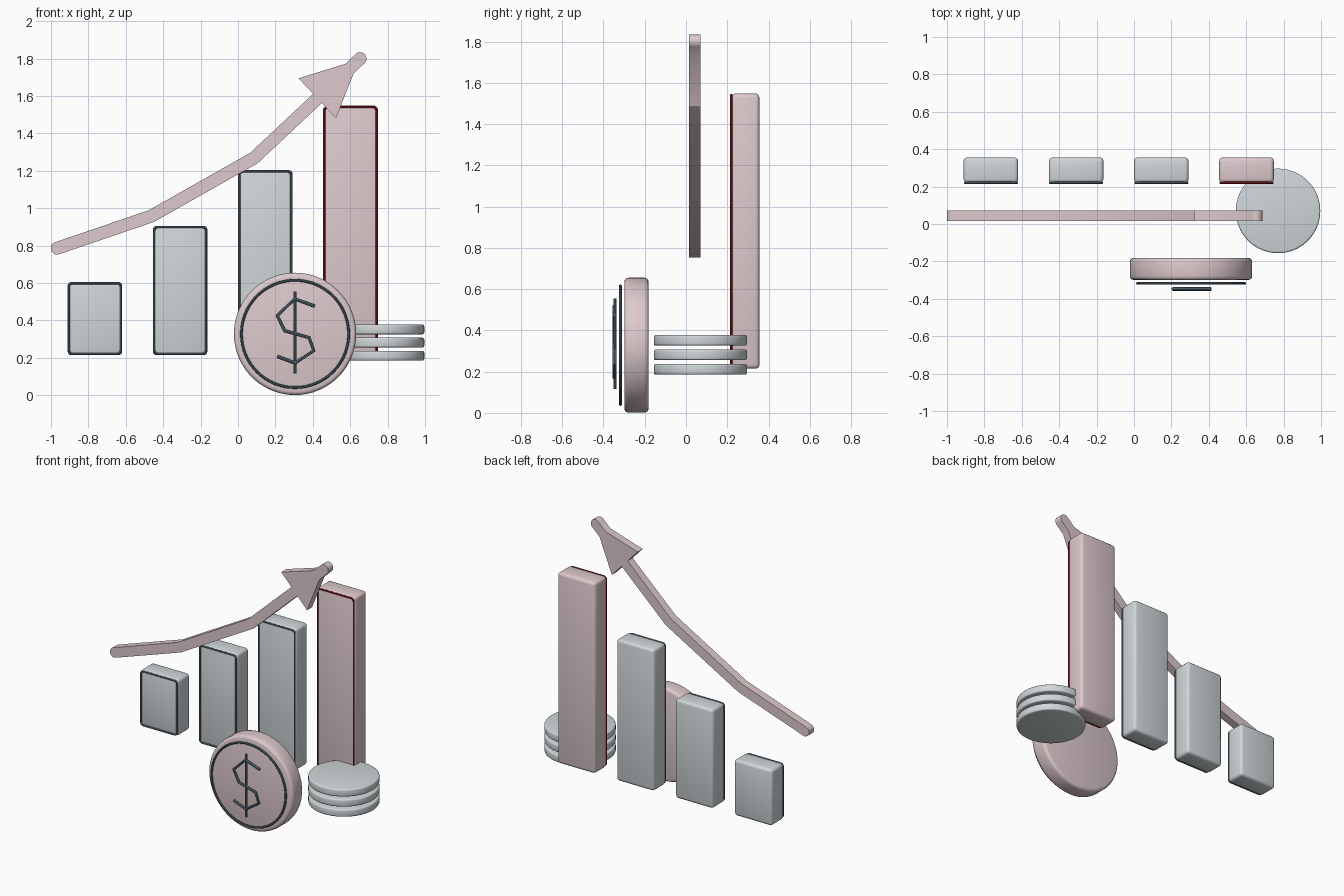
import bpy, bmesh, math
from mathutils import Vector

if "Cube" in bpy.data.objects:
    bpy.data.objects.remove(bpy.data.objects["Cube"])


def material(name, rgb):
    m = bpy.data.materials.new(name)
    m.diffuse_color = (*rgb, 1)
    m.use_nodes = True
    m.node_tree.nodes["Principled BSDF"].inputs["Base Color"].default_value = m.diffuse_color
    return m


PINK = material("pink", (0.73, 0.59, 0.61))
PALE = material("pale_grey", (0.63, 0.68, 0.70))
SLATE = material("slate", (0.12, 0.18, 0.23))
RED = material("dark_red", (0.30, 0.01, 0.02))


def finish(ob, name, mat, bevel=0, segments=3):
    ob.name = name
    ob.data.materials.append(mat)
    if bevel:
        b = ob.modifiers.new("rounded_edges", "BEVEL")
        b.width, b.segments = bevel, segments
        b.limit_method, b.angle_limit = "ANGLE", math.radians(40)
        bpy.ops.object.modifier_apply(modifier=b.name)
    bpy.ops.object.shade_smooth_by_angle(angle=math.radians(35))
    return ob


def select(ob):
    bpy.ops.object.select_all(action="DESELECT")
    bpy.context.view_layer.objects.active = ob
    ob.select_set(True)


def tube(name, pts, y, radius, mat, cyclic=False):
    """Round wire through (x, z) points in the plane of the given y."""
    cu = bpy.data.curves.new(name, "CURVE")
    cu.dimensions = "3D"
    cu.bevel_depth, cu.bevel_resolution, cu.use_fill_caps = radius, 2, True
    sp = cu.splines.new("POLY")
    sp.points.add(len(pts) - 1)
    for p, (x, z) in zip(sp.points, pts):
        p.co = (x, y, z, 1)
    sp.use_cyclic_u = cyclic
    ob = bpy.data.objects.new(name, cu)
    bpy.context.collection.objects.link(ob)
    select(ob)
    bpy.ops.object.convert(target="MESH")
    return finish(bpy.context.object, name, mat)


def arc(cx, cz, r, a0, a1, n):
    return [(cx + r * math.cos(a0 + (a1 - a0) * i / n),
             cz + r * math.sin(a0 + (a1 - a0) * i / n)) for i in range(n + 1)]


def disc(name, loc, radius, depth, bevel, mat, rot=(0, 0, 0)):
    bpy.ops.mesh.primitive_cylinder_add(vertices=64, radius=radius, depth=depth,
                                        location=loc, rotation=rot)
    return finish(bpy.context.object, name, mat, bevel)


# Chart bars, each with a thin wire outline on its front face
BASE, HALF = 0.214, 0.146
for i, top in enumerate((0.606, 0.906, 1.203, 1.548)):
    cx = -0.765 + 0.4555 * i
    last = i == 3
    bpy.ops.mesh.primitive_cube_add(size=1, location=(cx, 0.288, (BASE + top) / 2))
    bar = bpy.context.object
    bar.scale = (2 * HALF, 0.136, top - BASE)
    bpy.ops.object.transform_apply(location=False, rotation=False, scale=True)
    finish(bar, f"bar_{i + 1}", PINK if last else PALE, 0.02)
    r, inset = 0.02, 0.027
    x0, x1, z0, z1 = cx - HALF + inset, cx + HALF - inset, BASE + inset, top - inset
    q = math.pi / 2
    loop = (arc(x1, z1, r, 0, q, 5) + arc(x0, z1, r, q, 2 * q, 5)
            + arc(x0, z0, r, 2 * q, 3 * q, 5) + arc(x1, z0, r, 3 * q, 4 * q, 5))
    tube(f"bar_outline_{i + 1}", loop, 0.220, 0.006, RED if last else SLATE, True)

# Rising arrow: one mitred outline with round ends and barbed head, extruded
path = [Vector(p) for p in ((-0.967, 0.786), (-0.465, 0.957), (0.085, 1.268), (0.653, 1.800))]
W = 0.034
dirs = [(b - a).normalized() for a, b in zip(path, path[1:])]
norms = [Vector((-d.y, d.x)) for d in dirs]
miters = []
for a, b in zip(norms, norms[1:]):
    m = (a + b).normalized()
    miters.append(m * (W / m.dot(a)))
d, n = dirs[-1], norms[-1]


def head(s, side):
    return path[2] + d * s + n * side


a_start = math.atan2(norms[0].y, norms[0].x)
a_end = math.atan2(n.y, n.x)
outline = arc(*path[0], W, a_start, a_start + math.pi, 10)
outline += [path[1] - miters[0], path[2] - miters[1]]
outline += [head(0.466, -W), head(0.466, -0.144), head(0.70, -W)]
outline += arc(*path[3], W, a_end - math.pi, a_end, 10)
outline += [head(0.70, W), head(0.466, 0.148), head(0.466, W)]
outline += [path[2] + miters[1], path[1] + miters[0]]
bm = bmesh.new()
face = bm.faces.new([bm.verts.new((p[0], 0.015, p[1])) for p in outline])
ext = bmesh.ops.extrude_face_region(bm, geom=[face])
bmesh.ops.translate(bm, vec=(0, 0.056, 0),
                    verts=[g for g in ext["geom"] if isinstance(g, bmesh.types.BMVert)])
bmesh.ops.recalc_face_normals(bm, faces=bm.faces)
bmesh.ops.triangulate(bm, faces=[f for f in bm.faces if len(f.verts) > 4])
mesh = bpy.data.meshes.new("growth_arrow")
bm.to_mesh(mesh)
bm.free()
arrow = bpy.data.objects.new("growth_arrow", mesh)
bpy.context.collection.objects.link(arrow)
select(arrow)
finish(arrow, "growth_arrow", PINK)

# Large upright coin with a raised ring and bent-wire currency emblem
CX, CZ = 0.305, 0.328
disc("large_coin", (CX, -0.24, CZ), 0.327, 0.118, 0.02, PINK, (math.pi / 2, 0, 0))
bpy.ops.mesh.primitive_torus_add(major_radius=0.287, minor_radius=0.007, major_segments=64,
                                 minor_segments=10, location=(CX, -0.318, CZ),
                                 rotation=(math.pi / 2, 0, 0))
finish(bpy.context.object, "coin_ring", SLATE)
emblem = [(0.412, 0.476), (0.302, 0.515), (0.210, 0.425), (0.250, 0.345),
          (0.380, 0.308), (0.405, 0.238), (0.305, 0.172), (0.210, 0.208)]
tube("coin_emblem", emblem, -0.347, 0.010, SLATE)
tube("coin_emblem_bar", [(CX, 0.115), (CX, 0.555)], -0.345, 0.007, SLATE)

# Stack of three small coins
for i in range(3):
    disc(f"stacked_coin_{i + 1}", (0.77, 0.07, 0.211 + 0.0705 * i), 0.226, 0.052, 0.01, PALE)
